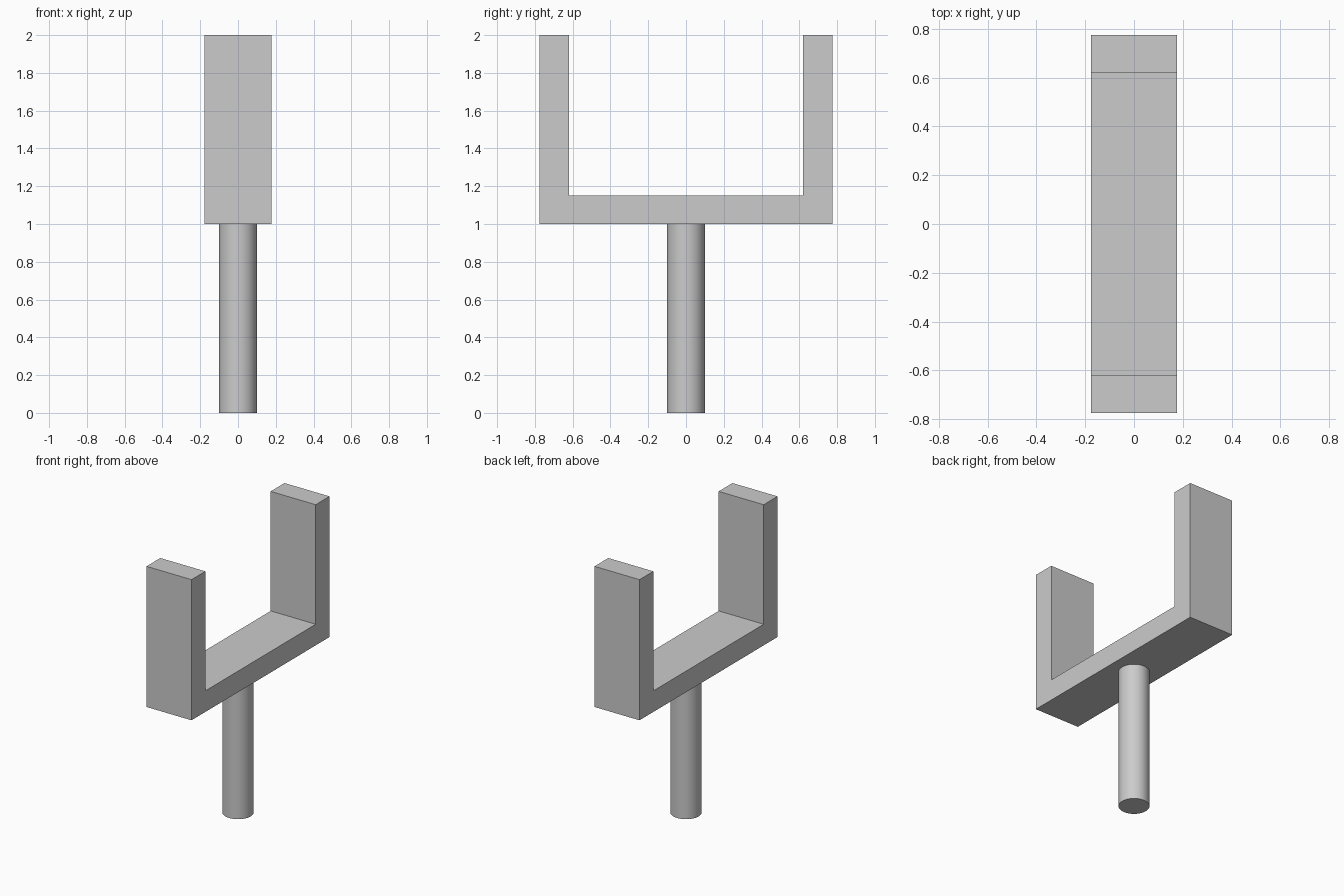
import bpy
import bmesh
import math

cube = bpy.data.objects.get("Cube")
if cube:
    bpy.data.objects.remove(cube, do_unlink=True)

# Single grey material
grey = bpy.data.materials.new("plain_grey")
grey.use_nodes = True
color = (0.6, 0.6, 0.6, 1.0)
grey.diffuse_color = color
grey.node_tree.nodes["Principled BSDF"].inputs["Base Color"].default_value = color

HALF_WIDTH = 0.177   # x half size of the fork
OUTER = 0.775        # y half size of the fork
INNER = 0.62         # y half size of the gap
BASE, FLOOR, TOP = 1.0, 1.15, 2.0
POST_RADIUS = 0.1

# Fork: U-shaped profile in the YZ plane, extruded along x
half = [(OUTER, BASE), (OUTER, TOP), (INNER, TOP), (INNER, FLOOR)]
profile = half + [(-y, z) for y, z in reversed(half)]
bm = bmesh.new()
face = bm.faces.new([bm.verts.new((-HALF_WIDTH, y, z)) for y, z in profile])
extruded = bmesh.ops.extrude_face_region(bm, geom=[face])["geom"]
moved = [v for v in extruded if isinstance(v, bmesh.types.BMVert)]
bmesh.ops.translate(bm, verts=moved, vec=(2 * HALF_WIDTH, 0, 0))
bmesh.ops.recalc_face_normals(bm, faces=bm.faces)
mesh = bpy.data.meshes.new("fork")
bm.to_mesh(mesh)
bm.free()
mesh.materials.append(grey)
fork = bpy.data.objects.new("fork", mesh)
bpy.context.collection.objects.link(fork)

# Post: smooth round shaft under the fork
bpy.ops.mesh.primitive_cylinder_add(
    vertices=48, radius=POST_RADIUS, depth=BASE, location=(0, 0, BASE / 2))
post = bpy.context.object
post.name = "post"
post.data.materials.append(grey)
bpy.ops.object.shade_smooth_by_angle(angle=math.radians(30))
